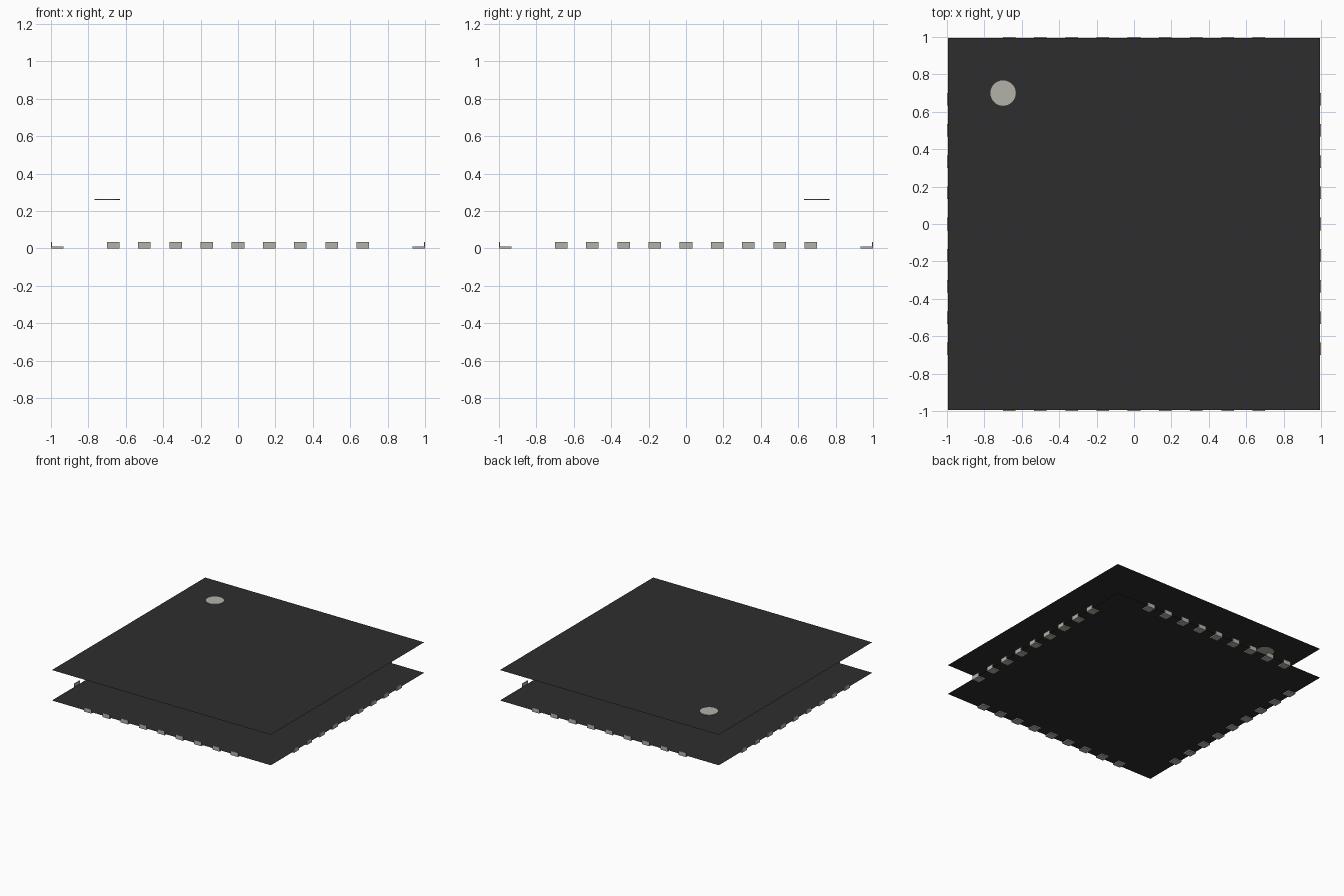
import bpy, bmesh, math
from mathutils import Matrix

cube = bpy.data.objects.get("Cube")
if cube:
    bpy.data.objects.remove(cube, do_unlink=True)


def material(name, rgb, rough):
    m = bpy.data.materials.new(name)
    m.use_nodes = True
    m.diffuse_color = (*rgb, 1)
    bsdf = m.node_tree.nodes["Principled BSDF"]
    bsdf.inputs["Base Color"].default_value = (*rgb, 1)
    bsdf.inputs["Roughness"].default_value = rough
    return m


BLACK = material("black plastic", (0.027, 0.027, 0.027), 0.6)
METAL = material("light grey metal", (0.45, 0.45, 0.40), 0.5)


def add_object(name, bm, mat):
    mesh = bpy.data.meshes.new(name)
    bm.to_mesh(mesh)
    bm.free()
    mesh.materials.append(mat)
    ob = bpy.data.objects.new(name, mesh)
    bpy.context.collection.objects.link(ob)
    return ob


HALF = 0.995      # half width of the package
BASE_Z = 0.010    # underside sheet
TOP_Z = 0.260     # upper sheet

# Upper and lower package sheets
for name, z, flip in (("package_top", TOP_Z, False), ("package_bottom", BASE_Z, True)):
    bm = bmesh.new()
    bmesh.ops.create_grid(bm, x_segments=1, y_segments=1, size=HALF,
                          matrix=Matrix.Translation((0, 0, z)))
    if flip:
        bmesh.ops.reverse_faces(bm, faces=bm.faces[:])
    add_object(name, bm, BLACK)

# Round marker for the first pin, set through the upper sheet
bm = bmesh.new()
bmesh.ops.create_cone(bm, cap_ends=True, segments=32, radius1=0.068, radius2=0.068,
                      depth=0.006, matrix=Matrix.Translation((-0.70, 0.70, 0.261)))
add_object("pin_one_marker", bm, METAL)

# L-shaped contact: foot under the package, thin lip up the side
PROFILE = [(0.933, 0), (1.0, 0), (1.0, 0.035), (HALF, 0.035), (HALF, 0.009), (0.933, 0.009)]
WIDTH, PITCH, COUNT = 0.067, 1 / 6, 9


def add_contact(bm, offset, turn):
    face = bm.faces.new([bm.verts.new((r, offset - WIDTH / 2, z)) for r, z in PROFILE])
    out = bmesh.ops.extrude_face_region(bm, geom=[face], use_keep_orig=True)
    moved = [v for v in out["geom"] if isinstance(v, bmesh.types.BMVert)]
    bmesh.ops.translate(bm, verts=moved, vec=(0, WIDTH, 0))
    bmesh.ops.rotate(bm, verts=list(face.verts) + moved, cent=(0, 0, 0),
                     matrix=Matrix.Rotation(turn, 3, 'Z'))


# One row of contacts along each side
for side, name in enumerate(("left", "back", "right", "front")):
    bm = bmesh.new()
    for i in range(COUNT):
        add_contact(bm, (i - (COUNT - 1) / 2) * PITCH, side * math.pi / 2)
    bmesh.ops.recalc_face_normals(bm, faces=bm.faces[:])
    add_object(name + "_contacts", bm, METAL)
